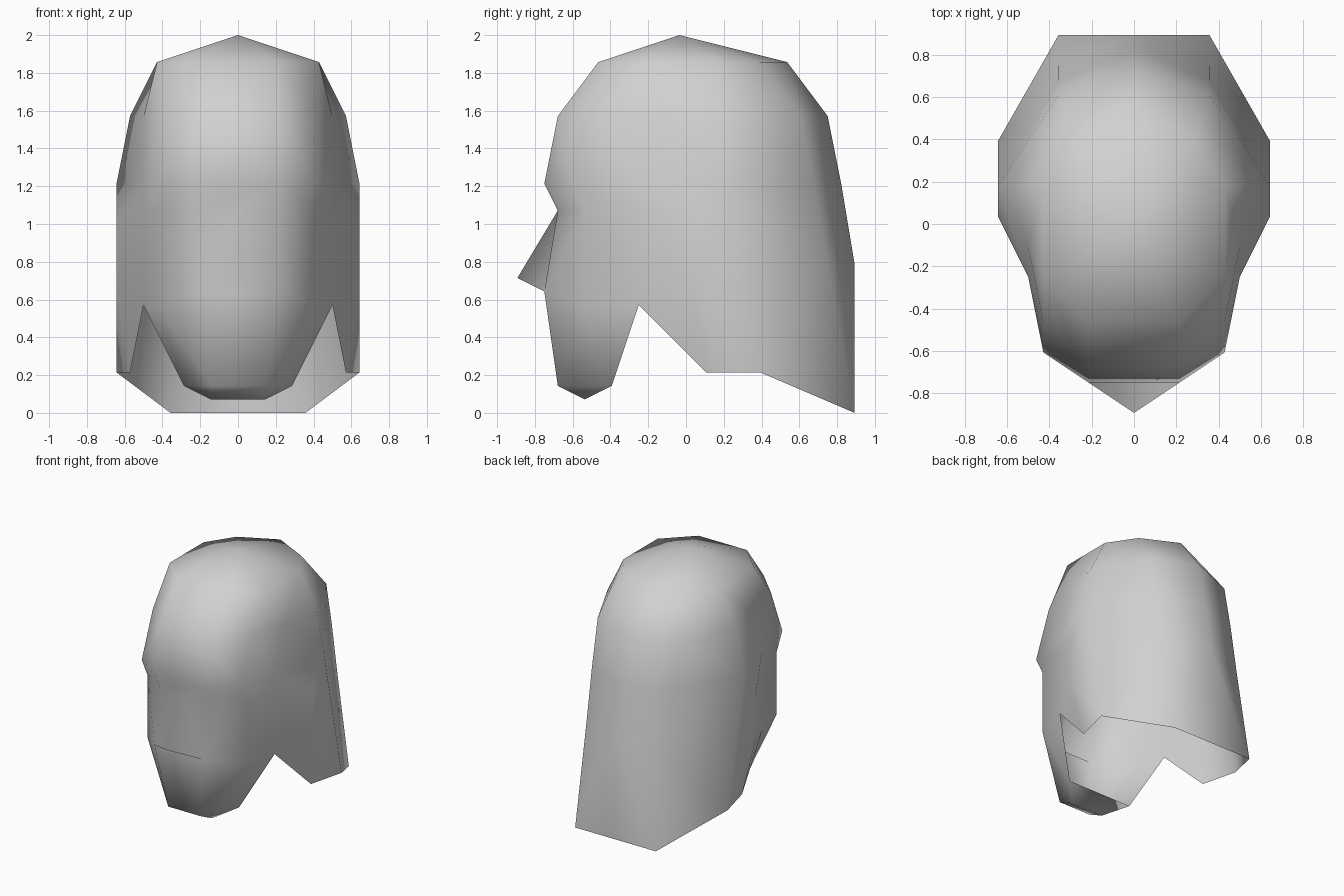
import bpy
import bmesh

old_cube = bpy.data.objects.get("Cube")
if old_cube:
    bpy.data.objects.remove(old_cube, do_unlink=True)

UNIT = 1 / 14  # lattice step that the whole head is laid out on

# Half rings from the front of the face round to the middle of the back
# (a repeated point closes a quad into a triangle)
temple = (9, 2, 17)
crown = [(3, -7, 26), (6, -4, 26), (6, 2, 26), (6, 2, 26), (6, 2, 26), (4, 5, 26), (0, 7, 26)]
forehead = [(3, -10, 22), (6, -7, 22), (7, -2, 22), (8, 2, 22), (8, 2, 22), (5, 8, 22), (0, 10, 22)]
brow = [(3, -11, 17), (6, -9, 17), (7, -4, 17), temple, temple, (5, 9, 17), (0, 11, 17)]
eyes = [(3, -10, 15), (6, -8, 15), (7, -4, 15), (9, 0, 14)] + brow[4:]
cheeks = [(3, -11, 9), (6, -8, 8), (7, -4, 8), (9, 0, 9), temple, (5, 10, 11), (0, 12, 11)]
hem = [(2, -10, 2), (4, -6, 2), (7, -4, 8), (8, 1, 3), (9, 5, 3), (5, 12, 0), (0, 12, 0)]
apex, chin = (0, -1, 28), (2, -8, 1)
nose_root, nose_tip = (0, -10, 15), (0, -13, 10)

bm = bmesh.new()
lookup = {}


def mirrored(point):
    return (-point[0], point[1], point[2])


def vertex(point):
    if point not in lookup:
        x, y, z = point
        lookup[point] = bm.verts.new((x * UNIT, (y + 0.5) * UNIT, z * UNIT))
    return lookup[point]


def face(*points):
    bm.faces.new([vertex(p) for p in points])


def both_sides(*points):
    face(*points)
    face(*[mirrored(p) for p in reversed(points)])


def reach(a, b):
    # How far out from the upright axis the middle of a diagonal lies
    return (a[0] + b[0]) ** 2 + (a[1] + b[1] + 1) ** 2


def panel(*points):
    # Fold a quad outwards along its outer diagonal
    corners = list(dict.fromkeys(points))
    if len(corners) == 4:
        a, b, c, d = corners
        if reach(a, c) < reach(b, d):
            a, b, c, d = b, c, d, a
        both_sides(a, b, c)
        both_sides(a, c, d)
    elif len(corners) == 3:
        both_sides(*corners)


def bridge(upper, lower):
    # Flat strip across the middle of the face
    face(mirrored(upper), mirrored(lower), lower, upper)


# Skull, face and neck cloth: strips between neighbouring rings
rings = [crown, forehead, brow, eyes, cheeks, hem]
for upper, lower in zip(rings, rings[1:]):
    for i in range(len(upper) - 1):
        panel(upper[i], lower[i], lower[i + 1], upper[i + 1])
for upper, lower in ((crown, forehead), (forehead, brow), (cheeks, hem)):
    bridge(upper[0], lower[0])

# Top of the head
for a, b in zip(crown, crown[1:]):
    if a != b:
        both_sides(apex, a, b)
face(apex, mirrored(crown[0]), crown[0])

# Nose: a ridge from between the eyes to the tip, on a flat middle face
face(mirrored(brow[0]), mirrored(eyes[0]), nose_root, eyes[0], brow[0])
both_sides(eyes[0], nose_root, cheeks[0])
both_sides(nose_root, nose_tip, cheeks[0])
face(nose_tip, mirrored(cheeks[0]), cheeks[0])

# Chin underside, running back to the jaw corners
both_sides(hem[0], chin, hem[1])
bridge(hem[0], chin)
bridge(chin, hem[1])

bmesh.ops.recalc_face_normals(bm, faces=bm.faces[:])
for f in bm.faces:
    f.smooth = True

mesh = bpy.data.meshes.new("head_shell")
bm.to_mesh(mesh)
bm.free()

grey = bpy.data.materials.new("light_grey")
grey.use_nodes = True
colour = (0.64, 0.64, 0.64, 1)
grey.diffuse_color = colour
grey.node_tree.nodes["Principled BSDF"].inputs["Base Color"].default_value = colour
mesh.materials.append(grey)

head = bpy.data.objects.new("head_shell", mesh)
bpy.context.collection.objects.link(head)
